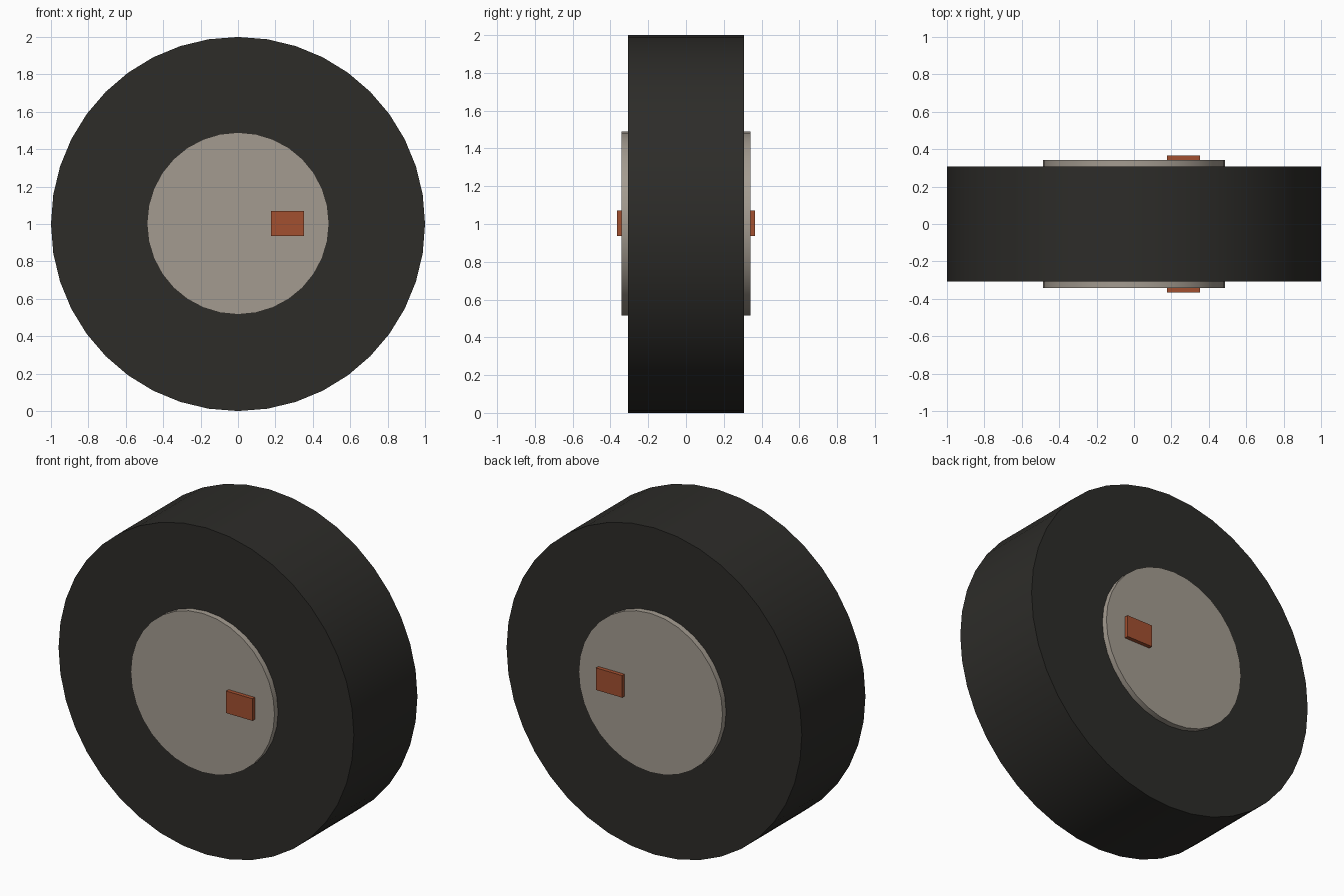
import bpy
import math

if "Cube" in bpy.data.objects:
    bpy.data.objects.remove(bpy.data.objects["Cube"])


def material(name, color):
    m = bpy.data.materials.new(name)
    m.diffuse_color = (*color, 1)
    m.use_nodes = True
    m.node_tree.nodes["Principled BSDF"].inputs["Base Color"].default_value = m.diffuse_color
    return m


rubber = material("dark_rubber", (0.026, 0.025, 0.022))
metal = material("warm_grey_metal", (0.37, 0.33, 0.28))
rust = material("orange_paint", (0.36, 0.08, 0.03))


def disc(name, radius, width, y, sides, mat):
    """Cylinder lying along the y axis at axle height."""
    bpy.ops.mesh.primitive_cylinder_add(
        vertices=sides, radius=radius, depth=width,
        location=(0, y, 1), rotation=(math.pi / 2, 0, 0))
    ob = bpy.context.object
    ob.name = name
    ob.data.materials.append(mat)
    bpy.ops.object.shade_smooth_by_angle(angle=math.radians(30))
    return ob


# Tyre
disc("tyre", 1.0, 0.615, 0, 40, rubber)

# Hub passing through the tyre, proud on both faces
disc("hub", 0.487, 0.685, 0, 32, metal).location.z = 1.003

# Marker block on each hub face
for side, label in ((-1, "front"), (1, "back")):
    bpy.ops.mesh.primitive_cube_add(size=1, location=(0.265, side * 0.345, 1.003))
    block = bpy.context.object
    block.name = label + "_marker"
    block.scale = (0.177, 0.042, 0.135)
    block.data.materials.append(rust)
